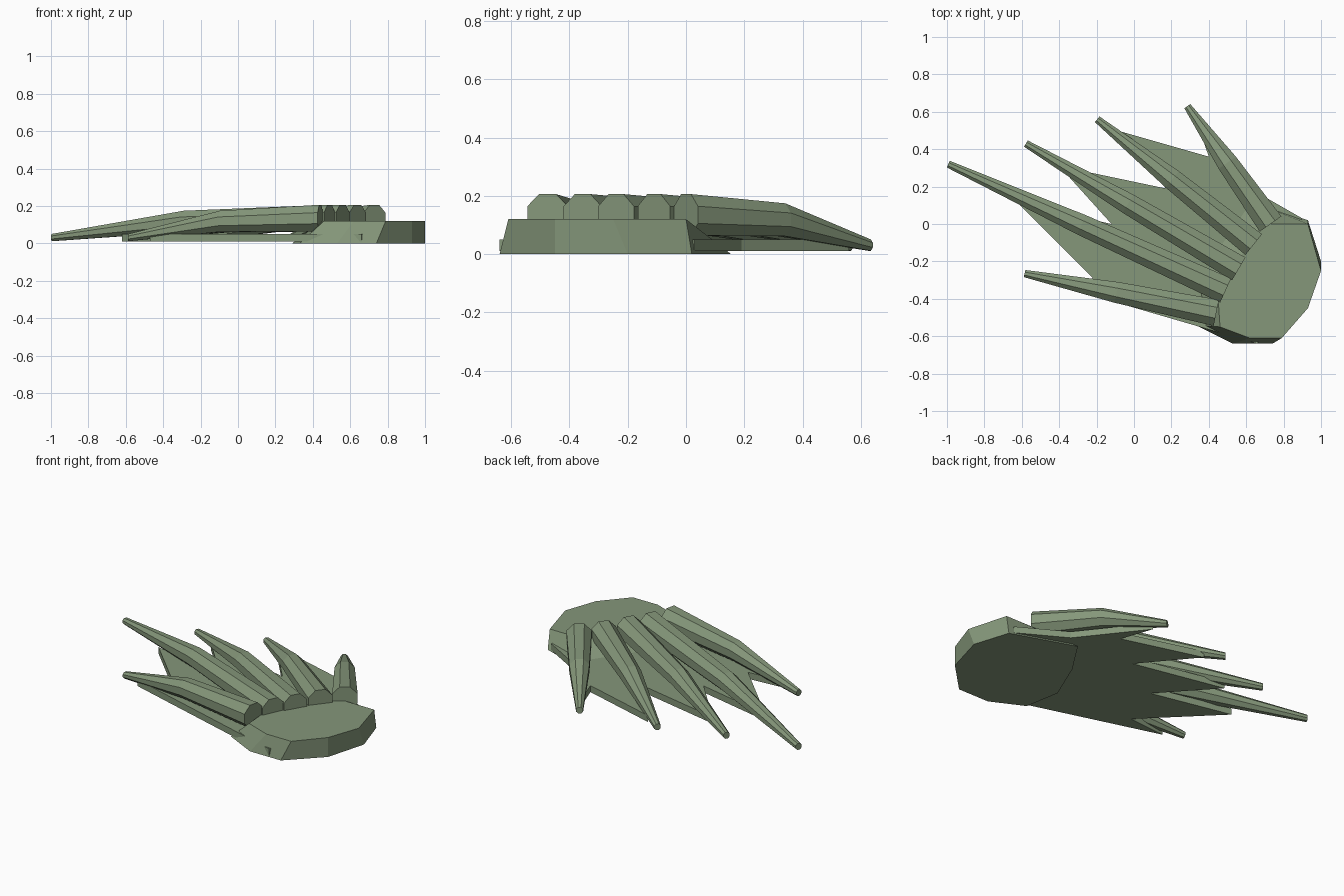
import bpy, bmesh, math
from mathutils import Vector

if "Cube" in bpy.data.objects:
    bpy.data.objects.remove(bpy.data.objects["Cube"])

green = bpy.data.materials.new("moss green")
green.diffuse_color = (0.235, 0.31, 0.195, 1)
green.use_nodes = True
green.node_tree.nodes["Principled BSDF"].inputs["Base Color"].default_value = green.diffuse_color


def loft(name, rings):
    """Closed, flat-shaded solid through rings of equal point count."""
    bm = bmesh.new()
    loops = [[bm.verts.new(p) for p in ring] for ring in rings]
    n = len(loops[0])
    for a, b in zip(loops, loops[1:]):
        for i in range(n):
            j = (i + 1) % n
            bm.faces.new((a[i], a[j], b[j], b[i]))
    bm.faces.new(loops[0][::-1])
    bm.faces.new(loops[-1])
    bmesh.ops.recalc_face_normals(bm, faces=bm.faces)
    mesh = bpy.data.meshes.new(name)
    bm.to_mesh(mesh)
    bm.free()
    mesh.materials.append(green)
    obj = bpy.data.objects.new(name, mesh)
    bpy.context.collection.objects.link(obj)
    return obj


def at_height(outline, z):
    return [(x, y, z) for x, y in outline]


# Heel pad: base outline and a smaller, shifted top outline
pad_base = [(0.93, 0.02), (1.0, -0.2), (0.93, -0.45), (0.74, -0.64), (0.53, -0.64),
            (0.33, -0.54), (0.29, -0.32), (0.40, -0.06), (0.54, 0.155)]
pad_top = [(0.93, 0.0), (1.0, -0.25), (0.93, -0.45), (0.79, -0.61), (0.62, -0.61),
           (0.46, -0.55), (0.45, -0.40), (0.55, -0.2), (0.70, 0.0)]
loft("heel_pad", [at_height(pad_base, 0), at_height(pad_top, 0.12)])

# Webbing between the toes
web = [(0.90, 0.03), (0.62, 0.19), (0.33, 0.56), (0.40, 0.36), (-0.09, 0.50),
       (0.17, 0.19), (-0.40, 0.31), (-0.12, 0.0), (-0.62, 0.11), (-0.22, -0.29),
       (-0.47, -0.31), (0.66, -0.64)]
loft("toe_webbing", [at_height(web, 0.01), at_height(web, 0.05)])


# Toes: tapering octagonal rods that bend down at the knuckle
def toe(name, base, tip):
    base, tip = Vector(base), Vector(tip)
    d = (tip - base).normalized()
    side = Vector((-d.y, d.x))
    rings = []
    for t, z, r in ((0, 0.135, 0.077), (0.52, 0.118, 0.061), (1, 0.031, 0.021)):
        c = base.lerp(tip, t)
        ring = []
        for k in range(8):
            a = math.pi / 8 + k * math.pi / 4
            p = c + side * r * math.cos(a)
            ring.append((p.x, p.y, z + r * math.sin(a)))
        rings.append(ring)
    loft(name, rings)


toes = [((0.44, -0.475), (-0.585, -0.265)),
        ((0.49, -0.355), (-0.993, 0.32)),
        ((0.56, -0.24), (-0.578, 0.43)),
        ((0.64, -0.11), (-0.197, 0.56)),
        ((0.73, 0.0), (0.285, 0.63))]
for i, (base, tip) in enumerate(toes, 1):
    toe(f"toe_{i}", base, tip)
